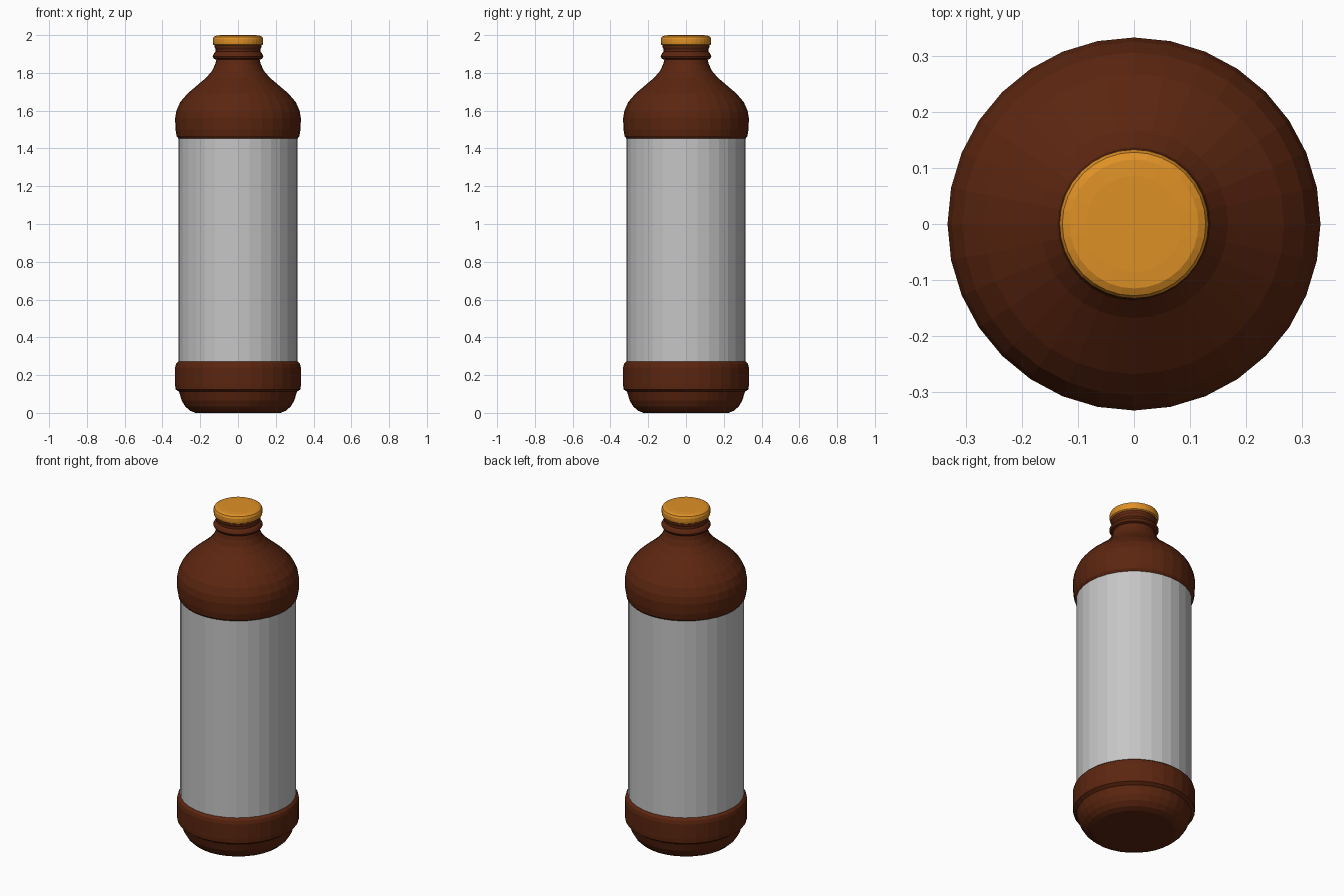
import bpy, bmesh, math

if "Cube" in bpy.data.objects:
    bpy.data.objects.remove(bpy.data.objects["Cube"])

SIDES = 32


def material(name, rgb):
    m = bpy.data.materials.new(name)
    m.diffuse_color = (*rgb, 1)
    m.use_nodes = True
    m.node_tree.nodes["Principled BSDF"].inputs["Base Color"].default_value = m.diffuse_color
    return m


def lathe(name, profile, mat, cap_bottom=True, cap_top=True):
    """Revolve (radius, height) points around z."""
    bm = bmesh.new()
    rings = []
    for r, z in profile:
        rings.append([bm.verts.new((r * math.cos(2 * math.pi * i / SIDES),
                                    r * math.sin(2 * math.pi * i / SIDES), z))
                      for i in range(SIDES)])
    for a, b in zip(rings, rings[1:]):
        for i in range(SIDES):
            j = (i + 1) % SIDES
            bm.faces.new((a[i], a[j], b[j], b[i]))
    if cap_bottom:
        bm.faces.new(rings[0][::-1])
    if cap_top:
        bm.faces.new(rings[-1])
    mesh = bpy.data.meshes.new(name)
    bm.to_mesh(mesh)
    bm.free()
    mesh.materials.append(mat)
    ob = bpy.data.objects.new(name, mesh)
    bpy.context.collection.objects.link(ob)
    return ob


brown = material("brown glass", (0.105, 0.019, 0.005))
grey = material("label grey", (0.56, 0.56, 0.56))
orange = material("orange cap", (0.73, 0.28, 0.019))

# Base of the bottle, below the label
lathe("bottle_base", [
    (0.225, 0.0), (0.255, 0.012), (0.28, 0.035), (0.298, 0.065),
    (0.312, 0.112), (0.331, 0.125), (0.333, 0.15), (0.333, 0.24),
    (0.328, 0.26), (0.315, 0.272)], brown, cap_top=False)

# Recessed label band
lathe("label", [(0.315, 0.272), (0.315, 1.452)], grey, False, False)

# Shoulder, neck and neck ring
lathe("bottle_shoulder_and_neck", [
    (0.315, 1.452), (0.325, 1.465), (0.331, 1.50), (0.333, 1.56),
    (0.326, 1.60), (0.306, 1.645), (0.268, 1.69), (0.215, 1.735),
    (0.168, 1.775), (0.138, 1.81), (0.121, 1.845), (0.115, 1.87),
    (0.128, 1.875), (0.135, 1.888), (0.128, 1.902), (0.118, 1.912),
    (0.118, 1.925), (0.124, 1.935), (0.124, 1.95)], brown, False)

# Cap
lathe("cap", [
    (0.122, 1.944), (0.131, 1.950), (0.133, 1.962), (0.133, 1.980),
    (0.128, 1.991), (0.115, 1.998), (0.086, 2.0)], orange)
